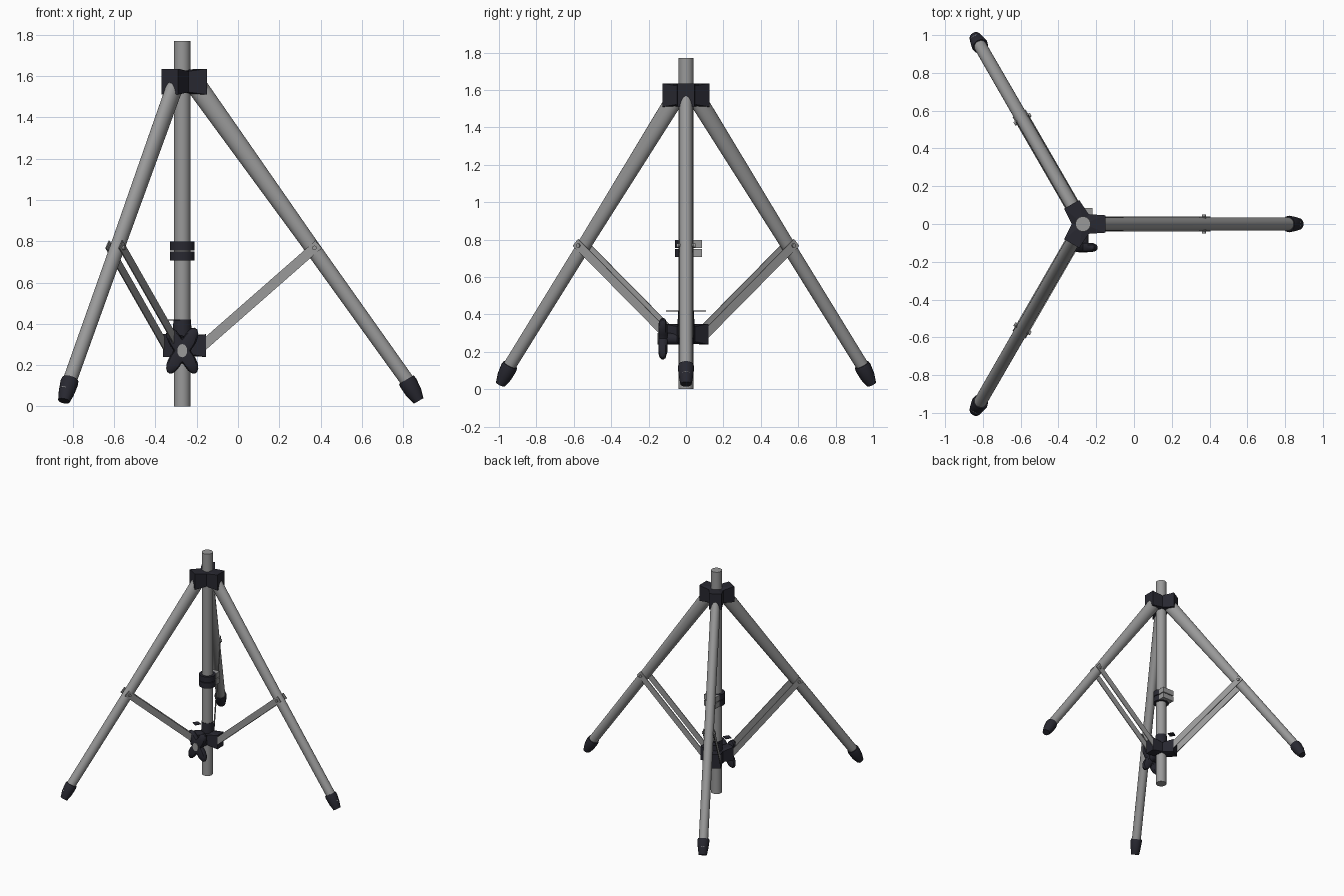
import bpy, bmesh
from math import sin, cos, pi, radians
from mathutils import Vector

cube = bpy.data.objects.get("Cube")
if cube:
    bpy.data.objects.remove(cube)

AXIS_X = -0.27            # the column stands off the centre
ANGLES = {"left": 0, "back": 120, "front": 240}


def material(name, colour):
    m = bpy.data.materials.new(name)
    m.use_nodes = True
    m.diffuse_color = colour
    m.node_tree.nodes["Principled BSDF"].inputs["Base Color"].default_value = colour
    return m


METAL = material("grey metal", (0.32, 0.32, 0.32, 1))
PLASTIC = material("dark plastic", (0.021, 0.021, 0.03, 1))


def loft(name, rings, mat, angle=0, smooth=True):
    """Skin a list of equal rings, cap both ends, turn about the column."""
    bm = bmesh.new()
    loops = [[bm.verts.new(p) for p in ring] for ring in rings]
    n = len(loops[0])
    for a, b in zip(loops, loops[1:]):
        for i in range(n):
            j = (i + 1) % n
            bm.faces.new((a[i], a[j], b[j], b[i]))
    for ring in (loops[0], loops[-1]):
        mid = bm.verts.new(sum((v.co for v in ring), Vector()) / n)
        for i in range(n):
            bm.faces.new((ring[i], ring[(i + 1) % n], mid))
    bmesh.ops.recalc_face_normals(bm, faces=bm.faces)
    mesh = bpy.data.meshes.new(name)
    bm.to_mesh(mesh)
    bm.free()
    mesh.materials.append(mat)
    obj = bpy.data.objects.new(name, mesh)
    bpy.context.collection.objects.link(obj)
    obj.location.x = AXIS_X
    obj.rotation_euler.z = radians(angle)
    if smooth:
        bpy.ops.object.select_all(action="DESELECT")
        obj.select_set(True)
        bpy.context.view_layer.objects.active = obj
        bpy.ops.object.shade_smooth_by_angle(angle=radians(35))
    return obj


def tube(name, start, end, sizes, mat, angle=0, sides=24):
    """Round or oval tube; sizes holds (position, width radius, depth radius)."""
    a, b = Vector(start), Vector(end)
    d = (b - a).normalized()
    side = Vector((0, 1, 0)) if abs(d.y) < 0.9 else Vector((1, 0, 0))
    depth = d.cross(side)
    turns = [2 * pi * i / sides for i in range(sides)]
    rings = [[a.lerp(b, t) + side * w * cos(q) + depth * h * sin(q) for q in turns]
             for t, w, h in sizes]
    return loft(name, rings, mat, angle)


def box(name, centre, size, mat, angle=0):
    c, s = Vector(centre), Vector(size) / 2
    rings = [[c + Vector((x * s.x, y * s.y, z * s.z))
              for x, y in ((-1, -1), (1, -1), (1, 1), (-1, 1))] for z in (-1, 1)]
    return loft(name, rings, mat, angle, smooth=False)


def hub(name, low, high, reach, half, notch, dip):
    """Three-armed block whose faces dip between the arms."""
    outline = []
    for deg in ANGLES.values():
        out = Vector((cos(radians(deg)), sin(radians(deg)), 0))
        across = Vector((-out.y, out.x, 0))
        outline += [(out * reach - across * half, 0), (out * reach + across * half, 0)]
        gap = radians(deg + 60)
        outline.append((Vector((cos(gap), sin(gap), 0)) * notch, dip))
    bottom = [p + Vector((0, 0, low + d)) for p, d in outline]
    top = [p + Vector((0, 0, high - d)) for p, d in outline]
    return loft(name, [bottom, top], PLASTIC, smooth=False)


# Centre column and hubs
tube("centre_column", (0, 0, 0), (0, 0, 1.77), [(0, .04, .04), (1, .04, .04)], METAL)
hub("top_hub", 1.51, 1.635, 0.12, 0.046, 0.06, 0.012)
hub("lower_hub", 0.24, 0.35, 0.115, 0.04, 0.055, 0.015)
tube("lower_collar", (0, 0, 0.34), (0, 0, 0.42), [(0, .045, .045), (1, .043, .043)], PLASTIC)

# Two-band clamp with a lug behind
for label, z in (("lower", 0.728), ("upper", 0.777)):
    tube(label + "_clamp_band", (0, 0, z - 0.022), (0, 0, z + 0.022),
         [(0, .06, .06), (1, .06, .06)], PLASTIC)
    box(label + "_clamp_lug", (0, 0.06, z), (0.1, 0.05, 0.042), METAL)

# Legs, feet and paired struts
for label, ang in ANGLES.items():
    tube(label + "_leg", (0.075, 0, 1.545), (1.125, 0, 0.075),
         [(0, .036, .05), (0.5, .035, .038), (1, .034, .034)], METAL, ang)
    tube(label + "_foot", (1.085, 0, 0.13), (1.145, 0, 0.027),
         [(0, .041, .041), (0.15, .044, .044), (0.6, .038, .04), (1, .03, .026)],
         PLASTIC, ang, 16)
    tube(label + "_hinge_pin", (0.64, -0.05, 0.768), (0.64, 0.05, 0.768),
         [(0, .011, .011), (1, .011, .011)], METAL, ang, 12)
    inner, outer = Vector((0.09, 0, 0.285)), Vector((0.66, 0, 0.785))
    run = (outer - inner).normalized()
    rise = Vector((-run.z, 0, run.x)) * 0.024
    for side, s in (("first", -1), ("second", 1)):
        rings = [[p + rise * u + Vector((0, s * 0.037 + v, 0))
                  for u, v in ((-1, -.003), (1, -.003), (1, .003), (-1, .003))]
                 for p in (inner, outer)]
        loft(f"{label}_{side}_strut", rings, METAL, ang, smooth=False)
    if label != "left":
        box(label + "_thin_tab", (0.085, 0, 0.418), (0.045, 0.05, 0.004), PLASTIC, ang)

# Four-lobed locking knob on the front
centre_z = 0.27
lobes = []
for i in range(48):
    q = 2 * pi * i / 48
    r = 0.085 - 0.035 * cos(4 * q)
    lobes.append((r * cos(q) * 0.85, r * sin(q) * 1.22))
profile = [(-.148, .6), (-.144, .85), (-.133, .98), (-.122, 1), (-.11, .94), (-.1, .65)]
loft("locking_knob", [[Vector((x * k, y, centre_z + z * k)) for x, z in lobes]
                      for y, k in profile], PLASTIC)
tube("knob_shaft", (0, -0.11, centre_z), (0, -0.03, centre_z),
     [(0, .03, .03), (1, .03, .03)], PLASTIC)
tube("knob_cap", (0, -0.152, centre_z), (0, -0.144, centre_z),
     [(0, .024, .032), (1, .024, .032)], METAL)
